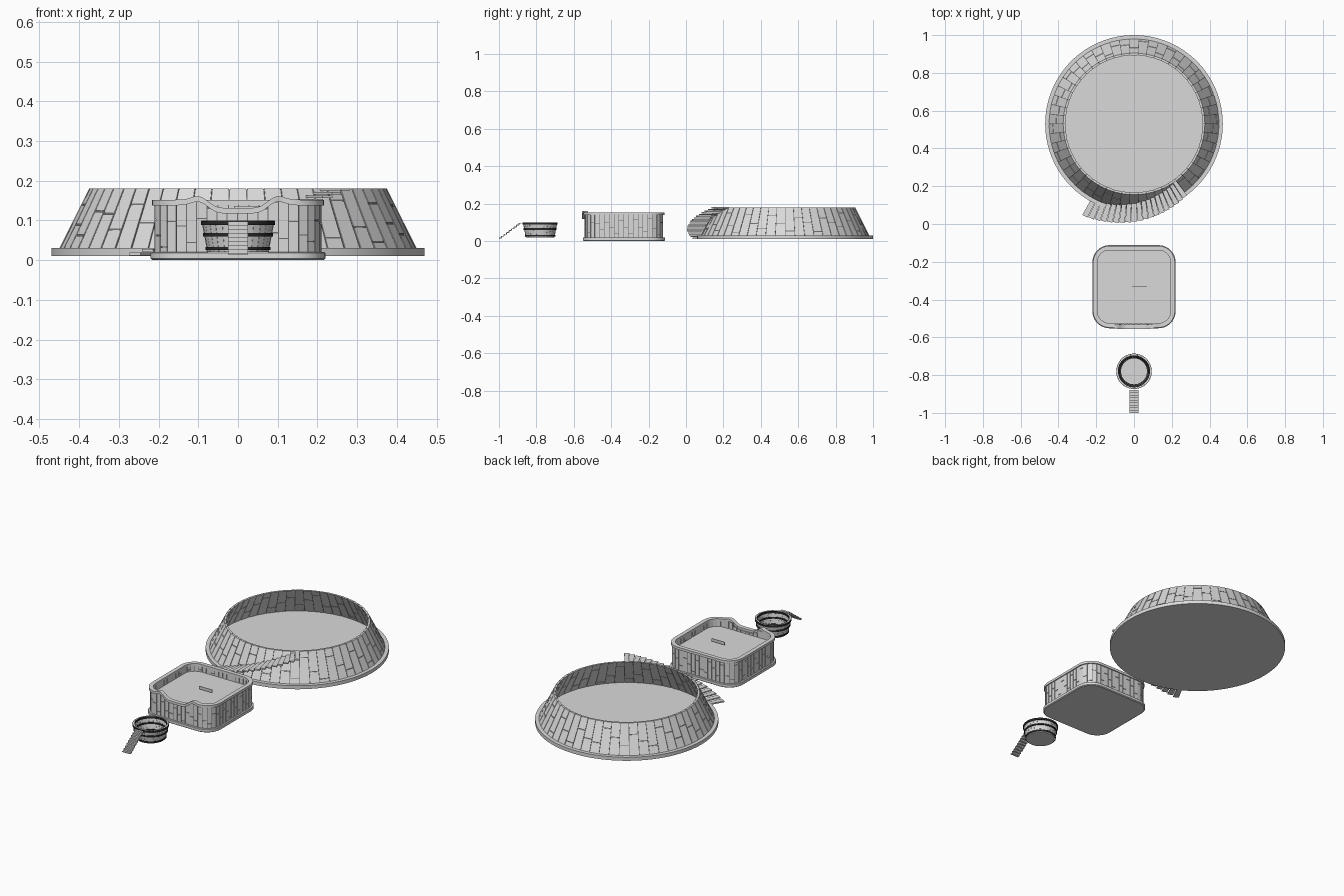
import bpy
import bmesh
import math
import random

random.seed(4)
if "Cube" in bpy.data.objects:
    bpy.data.objects.remove(bpy.data.objects["Cube"])


def material(name, value):
    m = bpy.data.materials.new(name)
    m.use_nodes = True
    colour = (value, value, value, 1)
    m.diffuse_color = colour
    m.node_tree.nodes["Principled BSDF"].inputs["Base Color"].default_value = colour
    return m


GREY = material("light grey", 0.7)
GAP = material("dark gap", 0.16)
BAND = material("black band", 0.02)


def finish(name, bm, mat, centre=0.0, smooth=True):
    bmesh.ops.recalc_face_normals(bm, faces=bm.faces)
    mesh = bpy.data.meshes.new(name)
    bm.to_mesh(mesh)
    bm.free()
    mesh.materials.append(mat)
    ob = bpy.data.objects.new(name, mesh)
    ob.location.y = centre
    bpy.context.collection.objects.link(ob)
    if smooth:
        bpy.ops.object.select_all(action='DESELECT')
        ob.select_set(True)
        bpy.context.view_layer.objects.active = ob
        bpy.ops.object.shade_smooth_by_angle(angle=math.radians(30))
    return ob


# Outlines: each gives a base point and outward normal at fraction u of the way round
def circle(u):
    a = u * math.tau
    return (0, 0), (math.cos(a), math.sin(a))


CORNER, STRAIGHT = 0.08, 0.26


def rounded_square(u):
    arc = CORNER * math.pi / 2
    t = (u % 1) * 4
    side = int(t)
    f = (t - side) * (STRAIGHT + arc)
    c = STRAIGHT / 2
    a = max(0, f - STRAIGHT) / CORNER
    base = (c, -c + min(f, STRAIGHT))
    normal = (math.cos(a), math.sin(a))
    for _ in range(side):
        base, normal = (-base[1], base[0]), (-normal[1], normal[0])
    return base, normal


def point(outline, u, offset, z):
    b, n = outline(u)
    return (b[0] + n[0] * offset, b[1] + n[1] * offset, z)


def sweep(name, outline, profile, mat, centre, warp=None, count=128):
    """Carry a closed cross-section of (offset, z) right round an outline."""
    bm = bmesh.new()
    rings = []
    for i in range(count):
        ring = []
        for offset, z in profile:
            p = point(outline, i / count, offset, z)
            ring.append(bm.verts.new(warp(p) if warp else p))
        rings.append(ring)
    k = len(profile)
    for i in range(count):
        a, b = rings[i], rings[(i + 1) % count]
        for j in range(k):
            bm.faces.new((a[j], b[j], b[(j + 1) % k], a[(j + 1) % k]))
    return finish(name, bm, mat, centre)


def slab(name, outline, profile, mat, centre, count=128):
    """Solid plate whose edge follows (offset, z) from bottom to top."""
    bm = bmesh.new()
    rings = [[bm.verts.new(point(outline, i / count, o, z)) for i in range(count)]
             for o, z in profile]
    for a, b in zip(rings, rings[1:]):
        for i in range(count):
            j = (i + 1) % count
            bm.faces.new((a[i], a[j], b[j], b[i]))
    bm.faces.new(rings[0][::-1])
    bm.faces.new(rings[-1])
    return finish(name, bm, mat, centre)


def block(bm, outline, u0, u1, inner, outer, z0, z1):
    """One box following the outline; inner and outer are offsets by height."""
    low, high = [[bm.verts.new(point(outline, u, o(z), z))
                  for u, o in ((u0, inner), (u0, outer), (u1, outer), (u1, inner))]
                 for z in (z0, z1)]
    bm.faces.new(low)
    bm.faces.new(high)
    for i in range(4):
        j = (i + 1) % 4
        bm.faces.new((low[i], low[j], high[j], high[i]))


def planks(name, outline, count, inner, outer, z0, top, gap, cut_gap, centre):
    """Staves round an outline, each cut at a staggered height."""
    bm = bmesh.new()
    half = gap / 2
    for i in range(count):
        u0, u1 = i / count, (i + 1) / count
        mid = (u0 + u1) / 2
        z1 = top(point(outline, mid, outer(z0), z0))
        cut = z0 + (z1 - z0) * ((0.2, 0.7, 0.45)[i % 3] + random.uniform(-0.1, 0.15))
        for a, b in ((z0, cut - cut_gap / 2), (cut + cut_gap / 2, z1)):
            block(bm, outline, u0 + half / count, u1 - half / count, inner, outer, a, b)
    return finish(name, bm, GREY, centre, smooth=False)


def taper(z0, r0, z1, r1):
    return lambda z: r0 + (r1 - r0) * (z - z0) / (z1 - z0)


def box(bm, x, y, z, sx, sy, sz):
    verts = bmesh.ops.create_cube(bm, size=1)["verts"]
    bmesh.ops.scale(bm, vec=(sx, sy, sz), verts=verts)
    bmesh.ops.translate(bm, vec=(x, y, z), verts=verts)


# Large round pool: flange, tapered staves over a dark core
BIG = 0.53
slab("large_pool_base", circle, [(0.47, 0.01), (0.47, 0.03)], GREY, BIG)
outer = taper(0.03, 0.45, 0.18, 0.375)
inner = taper(0.03, 0.438, 0.18, 0.363)
planks("large_pool_staves", circle, 54, inner, outer, 0.03, lambda p: 0.18,
       0.075, 0.004, BIG)
sweep("large_pool_core", circle,
      [(0.447, 0.03), (0.373, 0.178), (0.365, 0.178), (0.441, 0.03)], GAP, BIG)

# Curved staircase climbing the front of the large pool
bm = bmesh.new()
STEPS = 19
for i in range(STEPS):
    t = i / (STEPS - 1)
    z = 0.012 + 0.162 * t
    u = (242 + 63 * t) / 360
    r = 0.458 - 0.083 * t
    block(bm, circle, u - 0.0045, u + 0.0045,
          lambda h: r, lambda h: r + 0.096, z, z + 0.007)
finish("large_pool_stairs", bm, GREY, BIG, smooth=False)

# Rounded square pool
SQUARE = -0.332


def dip(x):
    a = abs(x)
    return 0.01 * math.exp(-((a - 0.1) / 0.025) ** 2) - 0.021 / (1 + math.exp((a - 0.07) / 0.01))


def warp_rim(p):
    x, y, z = p
    if y > -0.17:
        return p
    lip = 0.008 / (1 + math.exp((abs(x) - 0.1) / 0.006))
    return (x, y - lip, z + dip(x))


def wall_top(p):
    return 0.14 + (dip(p[0]) if p[1] < -0.17 else 0)


slab("square_pool_base", rounded_square,
     [(0.085, 0.0), (0.09, 0.004), (0.09, 0.018), (0.088, 0.02)], GREY, SQUARE)
planks("square_pool_staves", rounded_square, 60, lambda z: 0.064, lambda z: 0.08,
       0.02, wall_top, 0.1, 0.003, SQUARE)
sweep("square_pool_core", rounded_square,
      [(0.077, 0.02), (0.077, 0.138), (0.067, 0.138), (0.067, 0.02)], GAP, SQUARE,
      lambda p: (p[0], p[1], p[2] + (dip(p[0]) if p[1] < -0.17 and p[2] > 0.1 else 0)),
      count=160)
sweep("square_pool_rim", rounded_square,
      [(0.086, 0.138), (0.086, 0.152), (0.063, 0.152), (0.063, 0.138)],
      GREY, SQUARE, warp_rim, count=200)
slab("square_pool_water", rounded_square, [(0.068, 0.102), (0.068, 0.108)], GREY, SQUARE)
bm = bmesh.new()
box(bm, 0.03, 0, 0.128, 0.08, 0.004, 0.016)
finish("square_pool_plate", bm, GREY, SQUARE, smooth=False)

# Small round tub with three pairs of hoops, outside and inside
TUB = -0.78
outer = taper(0.02, 0.077, 0.1, 0.092)
inner = taper(0.02, 0.07, 0.1, 0.085)
slab("small_tub_base", circle, [(0.076, 0.02), (0.076, 0.028)], GREY, TUB, 64)
planks("small_tub_staves", circle, 28, inner, outer, 0.022, lambda p: 0.1,
       0.04, 0.001, TUB)
sweep("small_tub_core", circle,
      [(outer(0.024) - 0.001, 0.024), (outer(0.098) - 0.001, 0.098),
       (inner(0.098) + 0.001, 0.098), (inner(0.024) + 0.001, 0.024)], GREY, TUB, count=64)
for name, z, h in (("lower", 0.029, 0.008), ("middle", 0.064, 0.009), ("top", 0.0935, 0.011)):
    a, b = z - h / 2, z + h / 2
    for side, r, d in (("outer", outer(z), 0.003), ("inner", inner(z), -0.003)):
        sweep(f"small_tub_{name}_{side}_hoop", circle,
              [(r + d, a), (r + d, b), (r - d, b), (r - d, a)], BAND, TUB, count=64)

# Straight steps leading up to the small tub
bm = bmesh.new()
COUNT = 9
for i in range(COUNT):
    y = -0.9935 + 0.0135 * i
    z = 0.016 + 0.0099 * i
    box(bm, 0, y, z, 0.05, 0.0135, 0.004)
    if i < COUNT - 1:
        box(bm, 0, y + 0.00675, z + 0.005, 0.05, 0.004, 0.0099)
finish("small_tub_steps", bm, GREY, 0, smooth=False)
